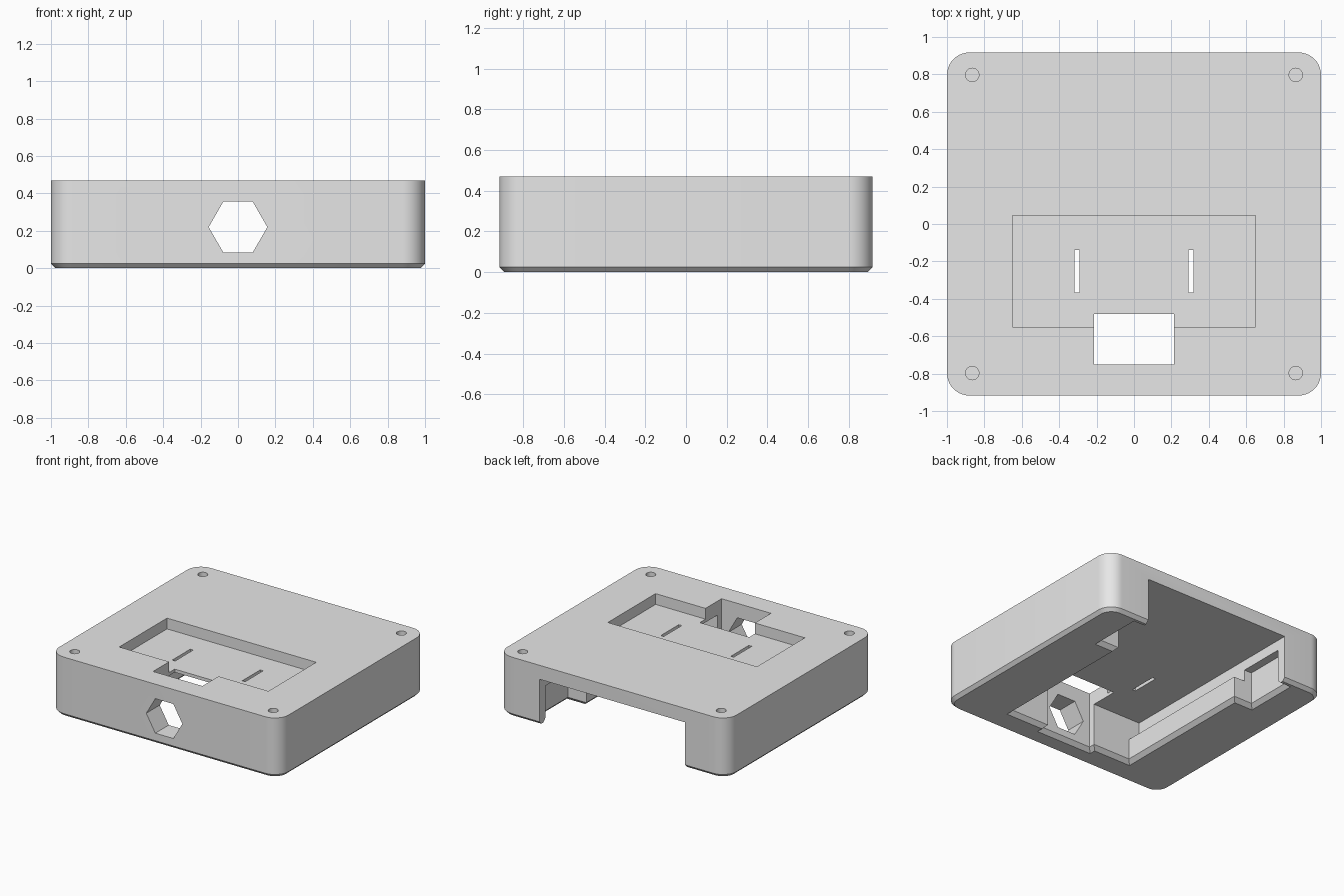
import bpy, bmesh, math

cube = bpy.data.objects.get("Cube")
if cube:
    bpy.data.objects.remove(cube, do_unlink=True)

grey = bpy.data.materials.new("plain grey")
grey.use_nodes = True
grey.diffuse_color = (0.8, 0.8, 0.8, 1)
grey.node_tree.nodes["Principled BSDF"].inputs["Base Color"].default_value = (0.8, 0.8, 0.8, 1)


def loft(name, rings):
    """Closed solid through rings of equal point count, ends capped."""
    bm = bmesh.new()
    loops = [[bm.verts.new(p) for p in ring] for ring in rings]
    n = len(loops[0])
    for a, b in zip(loops, loops[1:]):
        for i in range(n):
            j = (i + 1) % n
            bm.faces.new((a[i], a[j], b[j], b[i]))
    bm.faces.new(loops[0][::-1])
    bm.faces.new(loops[-1])
    bmesh.ops.recalc_face_normals(bm, faces=bm.faces)
    mesh = bpy.data.meshes.new(name)
    bm.to_mesh(mesh)
    bm.free()
    obj = bpy.data.objects.new(name, mesh)
    bpy.context.collection.objects.link(obj)
    return obj


def rect(x0, x1, y0, y1, z, grow=0):
    x0, x1, y0, y1 = x0 - grow, x1 + grow, y0 - grow, y1 + grow
    return [(x0, y0, z), (x1, y0, z), (x1, y1, z), (x0, y1, z)]


def rounded(hx, hy, r, z, steps=10):
    pts = []
    for k, (sx, sy) in enumerate(((1, 1), (-1, 1), (-1, -1), (1, -1))):
        for i in range(steps + 1):
            a = math.pi / 2 * (k + i / steps)
            pts.append((sx * (hx - r) + r * math.cos(a), sy * (hy - r) + r * math.sin(a), z))
    return pts


def circle(cx, cy, r, z, n=24):
    return [(cx + r * math.cos(math.tau * i / n), cy + r * math.sin(math.tau * i / n), z)
            for i in range(n)]


TOP, CEILING, FLARE = 0.47, 0.36, 0.03
HX, HY = 1.0, 0.917

# Rounded block with a bevelled underside
case = loft("case_body", [rounded(HX - 0.025, HY - 0.025, 0.095, 0),
                          rounded(HX, HY, 0.12, 0.025),
                          rounded(HX, HY, 0.12, TOP)])
case.data.materials.append(grey)


def cut(rings):
    """Subtract a lofted solid from the case."""
    tool = loft("cutter", rings)
    tool.hide_render = True
    mod = case.modifiers.new("cut", 'BOOLEAN')
    mod.operation = 'DIFFERENCE'
    mod.solver = 'EXACT'
    mod.object = tool
    deps = bpy.context.evaluated_depsgraph_get()
    mesh = bpy.data.meshes.new_from_object(case.evaluated_get(deps))
    case.modifiers.clear()
    old, case.data = case.data, mesh
    bpy.data.meshes.remove(old)
    bpy.data.objects.remove(tool, do_unlink=True)


def cut_box(x0, x1, y0, y1, z0, z1):
    cut([rect(x0, x1, y0, y1, z0), rect(x0, x1, y0, y1, z1)])


def cut_from_below(x0, x1, y0, y1, z1):
    """Box pocket open at the bottom, with a flared lower rim."""
    cut([rect(x0, x1, y0, y1, -FLARE, 2 * FLARE), rect(x0, x1, y0, y1, FLARE),
         rect(x0, x1, y0, y1, z1)])


# Cavity open to the back: wide above the side rails, narrower between them
cut_box(-0.635, 0.635, -0.7, 1.2, 0.19, CEILING)
cut_from_below(-0.54, 0.54, -0.7, 1.2, 0.25)
cut_box(-0.635, 0.635, 0.47, 1.2, -0.1, 0.25)

# Side notches behind the back lips
cut_from_below(-0.7, 0.7, 0.47, 0.84, 0.28)

# Recessed panel in the top, and the shaft passing through it
cut_box(-0.65, 0.65, -0.55, 0.045, 0.385, 0.6)
cut_from_below(-0.215, 0.215, -0.75, -0.48, 0.6)

# Narrow slots and corner screw holes
for sx in (-1, 1):
    cut_box(sx * 0.305 - 0.013, sx * 0.305 + 0.013, -0.365, -0.14, 0.3, 0.45)
    for sy in (-1, 1):
        cut([circle(sx * 0.865, sy * 0.797, 0.036, z) for z in (0.2, 0.6)])

# Hexagonal port through the front wall
cut([[(x, y, 0.22 + z) for x, z, _ in circle(0, 0, 0.157, 0, 6)] for y in (-1.2, -0.6)])

bpy.ops.object.select_all(action='DESELECT')
case.select_set(True)
bpy.context.view_layer.objects.active = case
bpy.ops.object.shade_smooth_by_angle(angle=math.radians(30))
